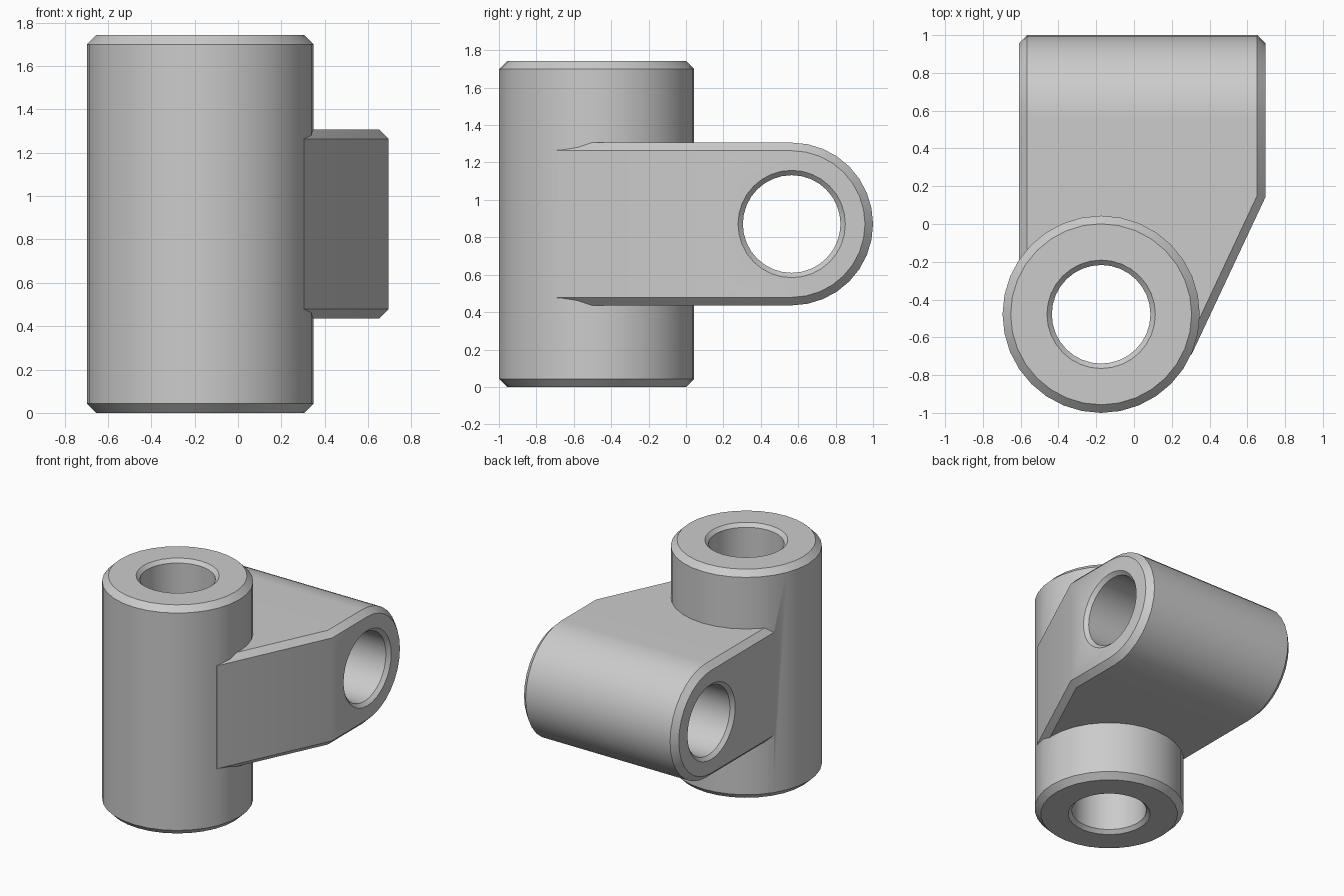
import bpy, bmesh
from math import sin, cos, pi
from mathutils import Matrix, Vector

cube = bpy.data.objects.get("Cube")
if cube:
    bpy.data.objects.remove(cube, do_unlink=True)

SEG = 32
CHAMFER = 0.043
POST_R, POST_H = 0.522, 1.742
POST_AT = Vector((-0.174, -0.478, 0))
EYE_R, EYE_Y, EYE_Z = 0.435, 0.565, POST_H / 2
LEFT, RIGHT = -0.609, 0.695
BORE, BORE_LIP = 0.261, 0.287
BEND_Y, FRONT_Y = 0.14, -0.69

grey = bpy.data.materials.new("light_grey")
grey.use_nodes = True
grey.diffuse_color = (0.6, 0.6, 0.6, 1)
grey.node_tree.nodes["Principled BSDF"].inputs["Base Color"].default_value = grey.diffuse_color


def make_object(name, bm):
    bmesh.ops.recalc_face_normals(bm, faces=bm.faces)
    mesh = bpy.data.meshes.new(name)
    bm.to_mesh(mesh)
    bm.free()
    mesh.materials.append(grey)
    obj = bpy.data.objects.new(name, mesh)
    bpy.context.collection.objects.link(obj)
    return obj


def bridge(bm, rings):
    n = len(rings[0])
    for a, b in zip(rings, rings[1:]):
        for i in range(n):
            j = (i + 1) % n
            bm.faces.new((a[i], a[j], b[j], b[i]))


def turned(name, profile, matrix):
    """Closed solid turned about z from (radius, height) pairs."""
    bm = bmesh.new()
    rings = [[bm.verts.new((r * cos(2 * pi * i / SEG), r * sin(2 * pi * i / SEG), z))
              for i in range(SEG)] for r, z in profile]
    bridge(bm, rings)
    bm.faces.new(rings[0])
    bm.faces.new(rings[-1])
    bm.transform(matrix)
    return make_object(name, bm)


def bore_cutter(name, length, matrix):
    d, over = BORE_LIP - BORE, 0.05
    return turned(name, [(BORE_LIP + over, -over), (BORE, d), (BORE, length - d),
                         (BORE_LIP + over, length + over)], matrix)


def slant_x(y):
    """Angled side of the arm, tangent to the post."""
    return RIGHT + (y - BEND_Y) * 0.425 / 0.905


def arm_ring(bm, inset, x_of):
    r = EYE_R - inset
    bend = BEND_Y if inset else BEND_Y + 0.01
    pts = [(FRONT_Y, EYE_Z - r), (bend, EYE_Z - r)]
    for i in range(SEG // 2 + 1):
        a = -pi / 2 + 2 * pi * i / SEG
        pts.append((EYE_Y + r * cos(a), EYE_Z + r * sin(a)))
    pts += [(bend, EYE_Z + r), (FRONT_Y, EYE_Z + r)]
    return [bm.verts.new((x_of(y), y, z)) for y, z in pts]


# Upright post with chamfered rims
post = turned("pivot_bracket", [(POST_R - CHAMFER, 0), (POST_R, CHAMFER),
                                (POST_R, POST_H - CHAMFER), (POST_R - CHAMFER, POST_H)],
              Matrix.Translation(POST_AT))

# Round-ended arm, angled on its left side
bm = bmesh.new()
rings = [
    arm_ring(bm, CHAMFER, lambda y: LEFT),
    arm_ring(bm, 0, lambda y: LEFT + CHAMFER),
    arm_ring(bm, 0, lambda y: min(RIGHT - CHAMFER, slant_x(y) - CHAMFER / 0.905)),
    arm_ring(bm, CHAMFER, lambda y: min(RIGHT, slant_x(y))),
]
bridge(bm, rings)
bm.faces.new(rings[0])
end = rings[-1]
bm.faces.new(end[1:-1])
bm.faces.new((end[0], end[1], end[-2], end[-1]))
arm = make_object("arm", bm)

# Chamfered bores through the post and the arm
post_bore = bore_cutter("post_bore", POST_H, Matrix.Translation(POST_AT))
arm_bore = bore_cutter("arm_bore", RIGHT - LEFT,
                       Matrix.Translation((LEFT, EYE_Y, EYE_Z)) @ Matrix.Rotation(pi / 2, 4, 'Y'))

# Join and cut
bpy.ops.object.select_all(action='DESELECT')
bpy.context.view_layer.objects.active = post
post.select_set(True)
for tool, operation in ((arm, 'UNION'), (post_bore, 'DIFFERENCE'), (arm_bore, 'DIFFERENCE')):
    mod = post.modifiers.new(tool.name, 'BOOLEAN')
    mod.operation, mod.solver, mod.object = operation, 'EXACT', tool
    bpy.ops.object.modifier_apply(modifier=mod.name)
    bpy.data.objects.remove(tool, do_unlink=True)

bpy.ops.object.shade_smooth_by_angle()
normals = post.modifiers.new("even_shading", 'WEIGHTED_NORMAL')
normals.keep_sharp = True
